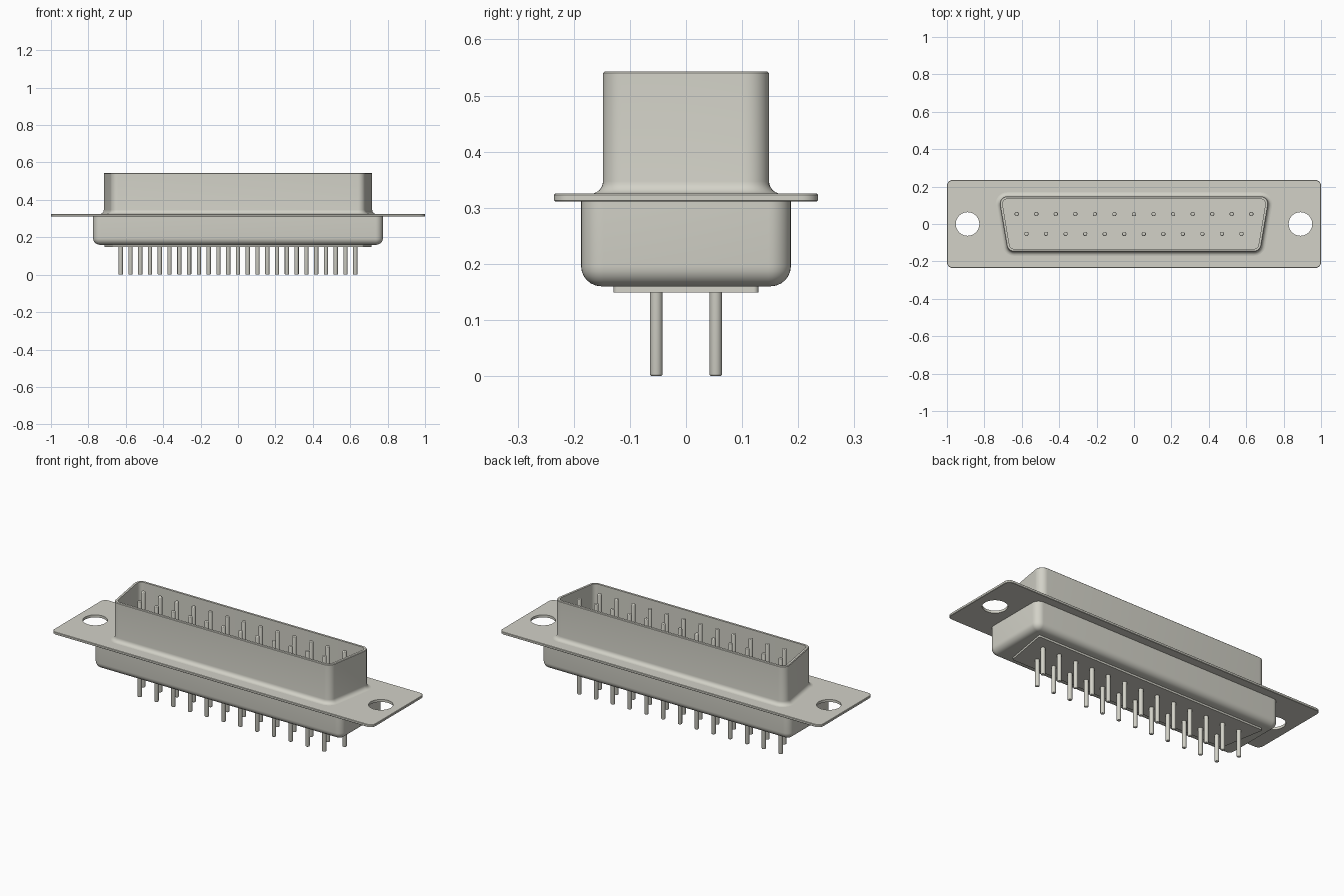
import bpy, bmesh, math
from math import pi, sin, cos, atan

if "Cube" in bpy.data.objects:
    bpy.data.objects.remove(bpy.data.objects["Cube"], do_unlink=True)

# One warm grey metal
COLOUR = (0.645, 0.639, 0.572, 1)
metal = bpy.data.materials.new("warm_grey_metal")
metal.use_nodes = True
metal.diffuse_color = COLOUR
bsdf = next(n for n in metal.node_tree.nodes if n.type == "BSDF_PRINCIPLED")
bsdf.inputs["Base Color"].default_value = COLOUR


def outline(back, front, half_y, radius, steps=8):
    """Rounded trapezoid; returns a function giving the outline at an offset."""
    slope = (back - front) / (2 * half_y)
    a = atan(slope)
    mid = (back + front) / 2 - radius * math.hypot(1, slope)
    hy = half_y - radius
    corners = [(1, 1, -a, pi / 2), (-1, 1, pi / 2, pi + a),
               (-1, -1, pi + a, 1.5 * pi), (1, -1, 1.5 * pi, 2 * pi - a)]

    def at(offset):
        pts, r = [], radius + offset
        for sx, sy, start, end in corners:
            for i in range(steps + 1):
                t = start + (end - start) * i / steps
                pts.append((sx * (mid + sy * slope * hy) + r * cos(t),
                            sy * hy + r * sin(t)))
        return pts
    return at


def circle(radius, steps=16):
    def at(offset):
        return [((radius + offset) * cos(2 * pi * i / steps),
                 (radius + offset) * sin(2 * pi * i / steps)) for i in range(steps)]
    return at


def loft(name, shape, profile):
    """Stack offset copies of an outline through (offset, z) and cap both ends."""
    bm = bmesh.new()
    rings = [[bm.verts.new((x, y, z)) for x, y in shape(off)] for off, z in profile]
    for low, high in zip(rings, rings[1:]):
        for i in range(len(low)):
            j = (i + 1) % len(low)
            bm.faces.new((low[i], low[j], high[j], high[i]))
    bm.faces.new(rings[0][::-1])
    bm.faces.new(rings[-1])
    bmesh.ops.recalc_face_normals(bm, faces=bm.faces)
    mesh = bpy.data.meshes.new(name)
    bm.to_mesh(mesh)
    bm.free()
    mesh.materials.append(metal)
    obj = bpy.data.objects.new(name, mesh)
    bpy.context.collection.objects.link(obj)
    return obj


def activate(obj):
    bpy.ops.object.select_all(action="DESELECT")
    obj.select_set(True)
    bpy.context.view_layer.objects.active = obj


def smooth(obj):
    activate(obj)
    bpy.ops.object.shade_smooth_by_angle(angle=math.radians(35))


def quarter(steps=6):
    return [pi / 2 * i / steps for i in range(steps + 1)]


FLANGE_BOTTOM, FLANGE_TOP, RIM = 0.311, 0.325, 0.543

# Mounting flange with two screw holes
e = 0.002
flange = loft("mounting_flange", outline(1, 1, 0.235, 0.03),
              [(-e, FLANGE_BOTTOM), (0, FLANGE_BOTTOM + e),
               (0, FLANGE_TOP - e), (-e, FLANGE_TOP)])
for side in (-1, 1):
    cutter = loft("hole_cutter", circle(0.063, 48), [(0, 0.25), (0, 0.4)])
    cutter.location.x = side * 0.89
    cutter.hide_render = True
    activate(flange)
    cut = flange.modifiers.new("hole", "BOOLEAN")
    cut.operation, cut.solver, cut.object = "DIFFERENCE", "EXACT", cutter
    bpy.ops.object.modifier_apply(modifier=cut.name)
    bpy.data.objects.remove(cutter, do_unlink=True)
smooth(flange)

# Hollow upper shell, flared into the flange
flare, wall = 0.022, 0.015
profile = [(flare, 0.318)]
profile += [(flare * (1 - sin(t)), FLANGE_TOP + flare * (1 - cos(t))) for t in quarter()]
profile += [(0, RIM - 0.003), (-0.003, RIM), (-wall, RIM), (-wall, FLANGE_TOP + 0.003)]
smooth(loft("upper_shell", outline(0.725, 0.675, 0.148, 0.04), profile))

# Lower body with rounded bottom edge
bend, base = 0.036, 0.16
profile = [(bend * (sin(t) - 1), base + bend * (1 - cos(t))) for t in quarter()]
profile += [(0, FLANGE_BOTTOM + 0.002)]
smooth(loft("lower_body", outline(0.775, 0.775, 0.187, 0.04), profile))

# Insulator plate under the body
smooth(loft("bottom_plate", outline(0.715, 0.67, 0.129, 0.008),
            [(0, 0.149), (0, base + 0.005)]))

# Contact pins: thirteen behind, twelve in front, sharing one mesh
tip, top = 0.004, 0.537
profile = [(tip * (sin(t) - 1), tip * (1 - cos(t))) for t in quarter(3)]
profile += [(off, top - z) for off, z in reversed(profile)]
pin = loft("contact_pin", circle(0.0115), profile)
smooth(pin)
PITCH = 0.1045
spots = [((i - (count - 1) / 2) * PITCH, y)
         for count, y in ((13, 0.053), (12, -0.053)) for i in range(count)]
for n, (x, y) in enumerate(spots):
    obj = pin
    if n:
        obj = bpy.data.objects.new("contact_pin", pin.data)
        bpy.context.collection.objects.link(obj)
        for mod in pin.modifiers:
            copy = obj.modifiers.new(mod.name, mod.type)
            if mod.type == "NODES":
                copy.node_group = mod.node_group
    obj.location = (x, y, 0)
